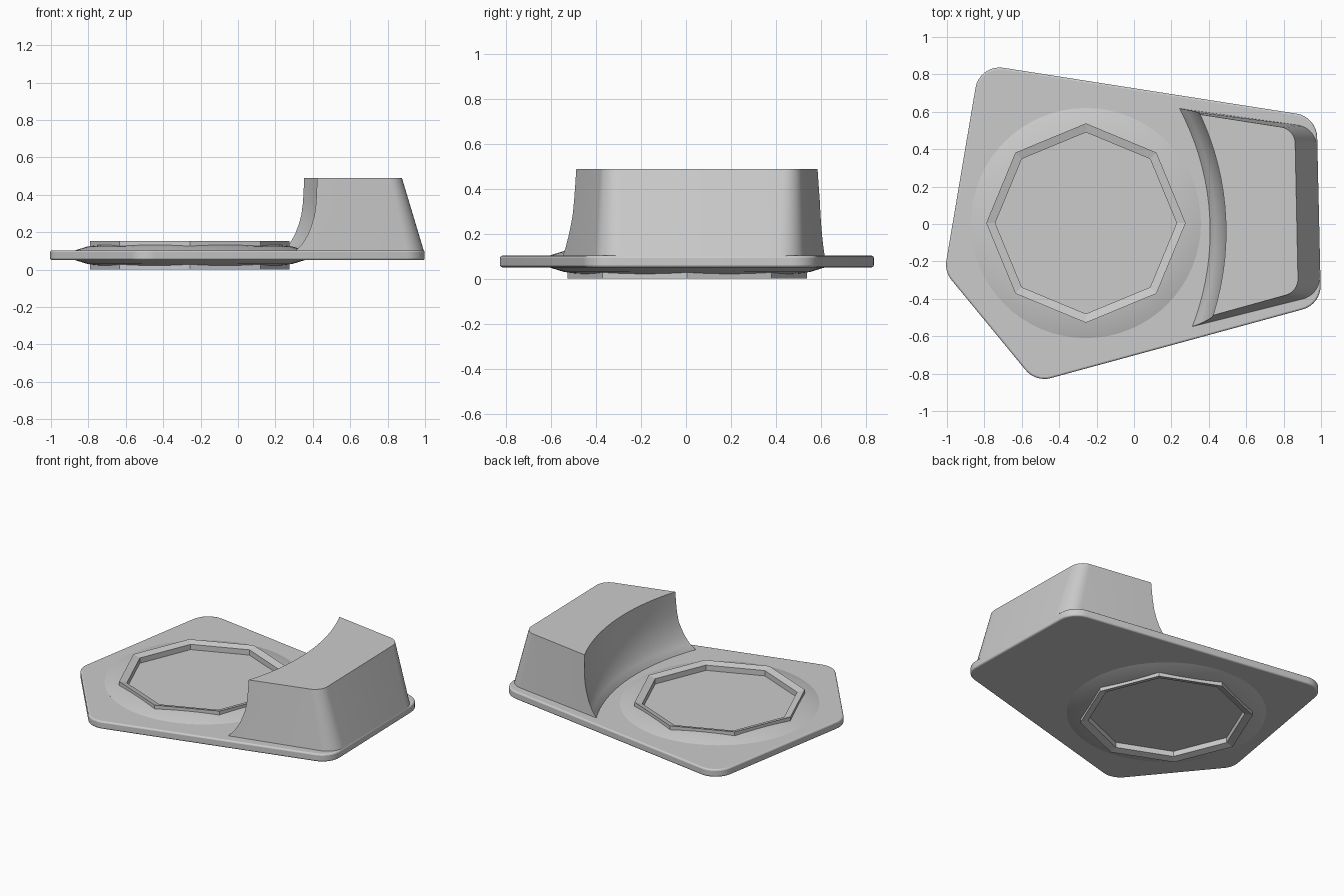
import bpy, bmesh, math
from mathutils import Vector

if "Cube" in bpy.data.objects:
    bpy.data.objects.remove(bpy.data.objects["Cube"])

MID = 0.077          # mid height of the plate
DISC = (-0.257, 0.005)


def rounded(corners, radius, seg=8):
    """Counter-clockwise polygon with rounded corners."""
    pts, n = [], len(corners)
    for i in range(n):
        p = Vector(corners[i][:2])
        r = radius if len(corners[i]) == 2 else corners[i][2]
        if r == 0:
            pts.append(p)
            continue
        a = (Vector(corners[i - 1][:2]) - p).normalized()
        b = (Vector(corners[(i + 1) % n][:2]) - p).normalized()
        half = a.angle(b) / 2
        c = p + (a + b).normalized() * (r / math.sin(half))
        s = p + a * (r / math.tan(half)) - c
        turn = math.pi - 2 * half
        for k in range(seg + 1):
            t = turn * k / seg
            pts.append(c + Vector((s.x * math.cos(t) - s.y * math.sin(t),
                                   s.x * math.sin(t) + s.y * math.cos(t))))
    return pts


def finish(name, bm, smooth=30):
    bmesh.ops.recalc_face_normals(bm, faces=bm.faces)
    me = bpy.data.meshes.new(name)
    bm.to_mesh(me)
    bm.free()
    ob = bpy.data.objects.new(name, me)
    bpy.context.collection.objects.link(ob)
    bpy.ops.object.select_all(action='DESELECT')
    ob.select_set(True)
    bpy.context.view_layer.objects.active = ob
    if smooth:
        bpy.ops.object.shade_smooth_by_angle(angle=math.radians(smooth))
    return ob


def loft(name, low, z0, high, z1, smooth=30):
    """Closed solid between two outlines with equal point counts."""
    bm = bmesh.new()
    a = [bm.verts.new((p.x, p.y, z0)) for p in low]
    b = [bm.verts.new((p.x, p.y, z1)) for p in high]
    n = len(a)
    for i in range(n):
        j = (i + 1) % n
        bm.faces.new((a[i], a[j], b[j], b[i]))
    bm.faces.new(a[::-1])
    bm.faces.new(b)
    return finish(name, bm, smooth)


def lathe(name, profile, centre, seg, capped=False, smooth=30):
    """Closed (r, z) profile turned about a vertical axis."""
    bm = bmesh.new()
    rings = []
    for r, z in profile:
        rings.append([bm.verts.new((centre[0] + r * math.cos(math.tau * k / seg),
                                    centre[1] + r * math.sin(math.tau * k / seg), z))
                      for k in range(seg)])
    pairs = list(zip(rings, rings[1:]))
    if not capped:
        pairs.append((rings[-1], rings[0]))
    for a, b in pairs:
        for k in range(seg):
            j = (k + 1) % seg
            bm.faces.new((a[k], a[j], b[j], b[k]))
    if capped:
        bm.faces.new(rings[0][::-1])
        bm.faces.new(rings[-1])
    return finish(name, bm, smooth)


# Base plate: rounded five-sided slab with softened rim
outline = rounded([(0.977, 0.573), (-0.826, 0.855), (-1.013, -0.254),
                   (-0.526, -0.846), (1.0, -0.43)], 0.13)
plate = loft("base_plate", outline, MID - 0.026, outline, MID + 0.026, 40)
bev = plate.modifiers.new("rim", 'BEVEL')
bev.width, bev.segments, bev.limit_method = 0.01, 3, 'ANGLE'
bev.angle_limit = math.radians(60)

# Raised collar and octagonal frame on both faces
for side, s in (("top", 1), ("bottom", -1)):
    lathe(side + "_collar",
          [(r, MID + s * z) for r, z in
           ((0.615, 0.02), (0.615, 0.026), (0.55, 0.046), (0.486, 0.056), (0.486, 0.02))],
          DISC, 64)
    lathe(side + "_octagon_frame",
          [(r, MID + s * z) for r, z in
           ((0.533, 0.02), (0.533, 0.075), (0.485, 0.062), (0.485, 0.02))],
          DISC, 8, smooth=0)

# Tapered block at the right end
low = rounded([(0.978, 0.515), (0.05, 0.645, 0), (0.05, -0.615, 0), (0.997, -0.378)], 0.12)
high = rounded([(0.86, 0.507), (0.05, 0.633, 0), (0.05, -0.592, 0), (0.878, -0.362)], 0.09)
block = loft("tapered_block", low, 0.095, high, 0.49)

# Concave curved scoop cut out of the block
cutter = lathe("scoop_cutter",
               [(1.385, 0.05), (1.395, 0.1), (1.425, 0.14), (1.448, 0.19), (1.463, 0.24),
                (1.474, 0.29), (1.48, 0.35), (1.482, 0.42), (1.482, 0.6)],
               (-0.99, -0.04), 128, capped=True)
cutter.hide_render = True
cut = block.modifiers.new("scoop", 'BOOLEAN')
cut.operation, cut.solver, cut.object = 'DIFFERENCE', 'EXACT', cutter
bpy.context.view_layer.objects.active = block
bpy.ops.object.modifier_apply(modifier="scoop")
bpy.data.objects.remove(cutter)
bpy.ops.object.select_all(action='DESELECT')
block.select_set(True)
bpy.ops.object.shade_smooth_by_angle(angle=math.radians(30))
